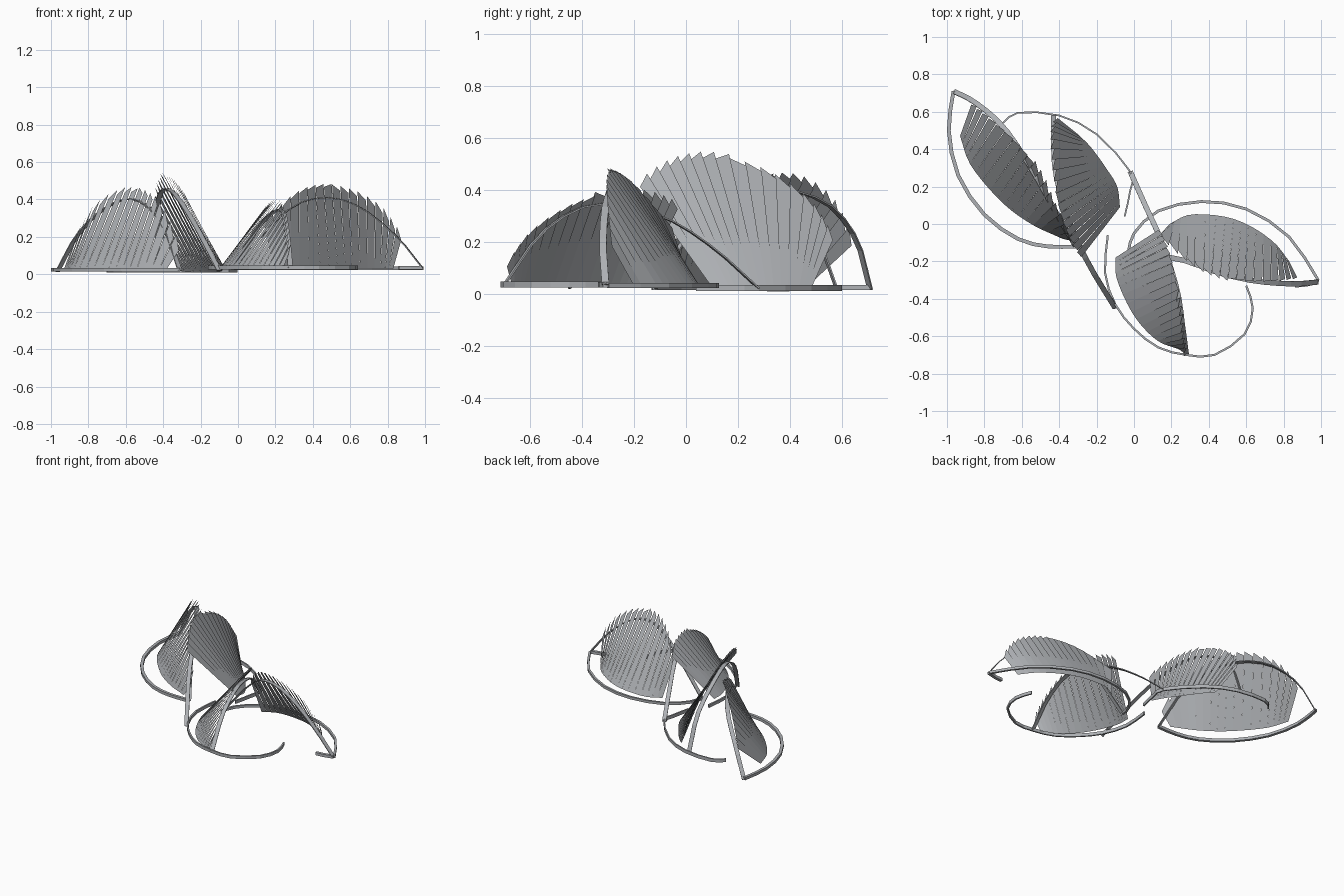
import bpy, bmesh
from mathutils import Vector

if "Cube" in bpy.data.objects:
    bpy.data.objects.remove(bpy.data.objects["Cube"])

grey = bpy.data.materials.new("steel grey")
grey.diffuse_color = (0.42, 0.435, 0.455, 1)
grey.use_nodes = True
grey.node_tree.nodes["Principled BSDF"].inputs["Base Color"].default_value = grey.diffuse_color


def finish(name, bm):
    me = bpy.data.meshes.new(name)
    bm.to_mesh(me)
    bm.free()
    me.materials.append(grey)
    ob = bpy.data.objects.new(name, me)
    bpy.context.collection.objects.link(ob)
    return ob


def sample(pts, n, z=0.03):
    """n+1 points on a smooth curve through pts (flat points get height z)."""
    p = [Vector(q) if len(q) == 3 else Vector((q[0], q[1], z)) for q in pts]
    p = [2 * p[0] - p[1]] + p + [2 * p[-1] - p[-2]]
    out = []
    for i in range(n + 1):
        u = i / n * (len(p) - 3)
        k = min(int(u), len(p) - 4)
        t = u - k
        a, b, c, d = p[k:k + 4]
        out.append(0.5 * (2 * b + (c - a) * t + (2 * a - 5 * b + 4 * c - d) * t * t
                          + (3 * b - a - 3 * c + d) * t ** 3))
    return out


def bar(name, pts, w, h, n=12, standing=False, z=0.03):
    """Rectangular strip along a path; w sideways, h upward or radial."""
    path = sample(pts, n, z)
    bm = bmesh.new()
    chord = path[-1] - path[0]
    flat = Vector((chord.y, -chord.x, 0)).normalized()
    rings = []
    for i, q in enumerate(path):
        t = (path[min(i + 1, n)] - path[max(i - 1, 0)]).normalized()
        side = flat if standing else Vector((t.y, -t.x, 0)).normalized()
        up = t.cross(side).normalized()
        rings.append([bm.verts.new(q + side * sx * w / 2 + up * sy * h / 2)
                      for sx, sy in ((-1, -1), (1, -1), (1, 1), (-1, 1))])
    for r, s in zip(rings, rings[1:]):
        for j in range(4):
            bm.faces.new((r[j], r[(j + 1) % 4], s[(j + 1) % 4], s[j]))
    bm.faces.new(rings[0])
    bm.faces.new(rings[-1])
    bmesh.ops.recalc_face_normals(bm, faces=bm.faces)
    finish(name, bm)


def fan(name, low, high, n=17, tooth=0.036, pleat=0.005):
    """Row of flat, slightly turned blades from a low curve to a high curve."""
    a, b = sample(low, n), sample(high, n)
    bm = bmesh.new()
    for i in range(n):
        d0, d1 = (b[i] - a[i]).normalized(), (b[i + 1] - a[i + 1]).normalized()
        nor = d0.cross(b[i + 1] - b[i] + a[i + 1] - a[i]).normalized() * pleat
        # teeth step down away from the crown
        s = -1 if i < n / 2 else 1
        top0 = b[i] + d0 * (tooth * 0.5 * s) + nor
        top1 = b[i + 1] - d1 * (tooth * 0.2 * s) - nor
        bm.faces.new([bm.verts.new(v) for v in (a[i], a[i + 1], top1, top0)])
    finish(name, bm)


# Pleated fans
fan("left_outer_fan",
    [(-.93, .47), (-.87, .31), (-.71, .12), (-.55, 0), (-.38, -.08)],
    [(-.87, .65, .2), (-.76, .56, .37), (-.61, .42, .455), (-.5, .27, .435),
     (-.41, .07, .35), (-.31, -.09, .13)])
fan("left_inner_fan",
    [(-.3, .48, .015), (-.23, .41, .01), (-.15, .3, .01), (-.09, .2, .015), (-.075, .09, .04)],
    [(-.42, .57, .22), (-.44, .48, .36), (-.43, .3, .48), (-.4, .1, .53),
     (-.35, -.05, .505), (-.28, -.18, .42)])
fan("right_outer_fan",
    [(.83, -.2), (.75, -.1), (.62, -.01), (.48, .04), (.3, .05), (.19, 0)],
    [(.88, -.29, .2), (.76, -.305, .36), (.6, -.305, .45), (.45, -.275, .47),
     (.3, -.2, .42), (.14, -.06, .26)])
fan("right_inner_fan",
    [(.24, -.67), (.12, -.62), (0, -.49), (-.09, -.3), (-.1, -.18)],
    [(.28, -.69, .12), (.265, -.6, .24), (.25, -.45, .34), (.22, -.3, .385),
     (.18, -.14, .38), (.13, -.03, .335)])

# Standing arches that carry the fans
arches = {
    "left_outer_arch": [(-.965, .71, .015), (-.85, .65, .22), (-.7, .52, .36), (-.55, .3, .4),
                        (-.41, .05, .28), (-.31, -.12, .02)],
    "left_inner_arch": [(-.43, .58, .02), (-.43, .48, .26), (-.42, .28, .42), (-.36, .05, .45),
                        (-.25, -.2, .3), (-.1, -.45, .02)],
    "right_outer_arch": [(.985, -.31, .035), (.85, -.32, .2), (.65, -.305, .36), (.45, -.26, .41),
                         (.25, -.19, .33), (-.02, -.15, .035)],
    "right_inner_arch": [(.28, -.7, .035), (.26, -.55, .24), (.23, -.35, .345), (.15, -.1, .3),
                         (.06, .1, .18), (-.02, .28, .02)],
}
for name, pts in arches.items():
    bar(name, pts, 0.028, 0.006, 14, True)

# Ground hoops
bar("left_outer_hoop", [(-.965, .71), (-.99, .5), (-.94, .26), (-.8, .05), (-.62, -.08),
                        (-.46, -.12), (-.31, -.12)], 0.02, 0.02, z=0.024)
bar("left_inner_hoop", [(-.7, .54), (-.62, .595), (-.4, .58), (-.2, .48), (-.02, .28),
                        (-.02, .18), (-.05, .04)], 0.009, 0.024, z=0.022)
bar("right_outer_hoop", [(-.03, -.15), (0, -.05), (.13, .07), (.36, .12), (.6, .08),
                         (.83, -.07), (.985, -.3)], 0.015, 0.018, z=0.032)
bar("right_inner_hoop", [(-.14, -.06), (-.155, -.26), (-.1, -.43), (0, -.56), (.13, -.66),
                         (.28, -.7), (.43, -.7), (.59, -.59), (.635, -.45), (.6, -.33)],
    0.011, 0.022, 18, z=0.036)
bar("right_outer_foot", [(.985, -.31), (.92, -.325), (.86, -.33)], 0.02, 0.02, 2, z=0.035)
